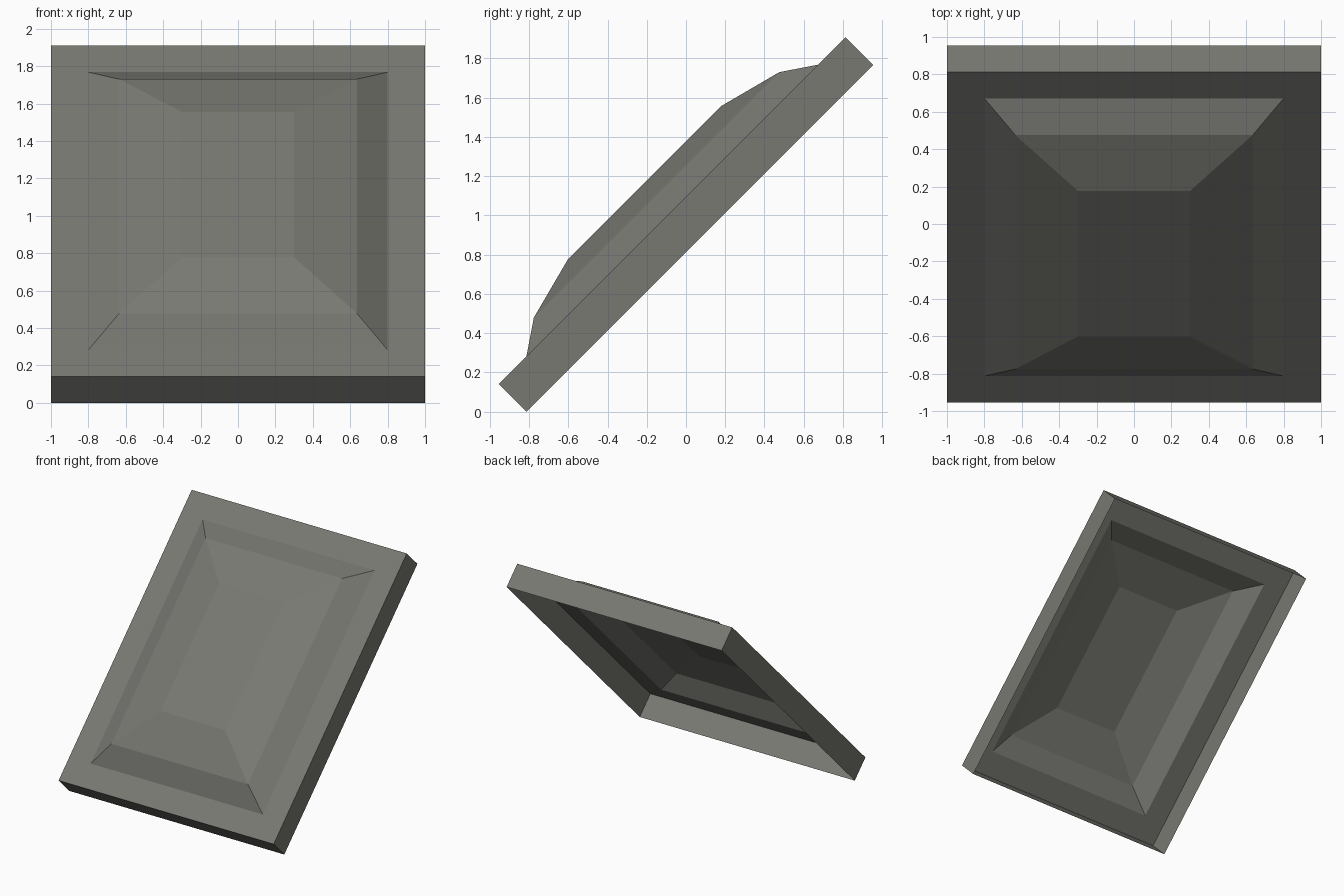
import bpy, bmesh, math
from mathutils import Matrix

cube = bpy.data.objects.get("Cube")
if cube:
    bpy.data.objects.remove(cube, do_unlink=True)

# Warm grey finish
grey = bpy.data.materials.new("warm_grey")
colour = (0.19, 0.19, 0.17, 1.0)
grey.use_nodes = True
grey.diffuse_color = colour
grey.node_tree.nodes["Principled BSDF"].inputs["Base Color"].default_value = colour

# Nested rectangles from the open back edge to the raised centre:
# half width, half length, height
rings = [
    (1.0, 1.25, -0.1),    # open back edge
    (1.0, 1.25, 0.1),     # front edge
    (0.8, 1.05, 0.1),     # inside of the flat border
    (0.635, 0.885, 0.212),  # steep bevel
    (0.3, 0.55, 0.3),     # shallow bevel
]
corners = [(-1, -1), (1, -1), (1, 1), (-1, 1)]

bm = bmesh.new()
loops = [[bm.verts.new((sx * w, sy * l, h)) for sx, sy in corners]
         for w, l, h in rings]
for low, high in zip(loops, loops[1:]):
    for i in range(4):
        j = (i + 1) % 4
        bm.faces.new((low[i], low[j], high[j], high[i]))
bm.faces.new(loops[-1])  # centre field

# Lean the hollow panel back and rest its lower edge on the ground
bm.transform(Matrix.Rotation(math.radians(45), 4, "X"))
lowest = min(v.co.z for v in bm.verts)
bmesh.ops.translate(bm, verts=bm.verts, vec=(0, 0, -lowest))

mesh = bpy.data.meshes.new("raised_panel")
bm.to_mesh(mesh)
bm.free()
mesh.materials.append(grey)
panel = bpy.data.objects.new("raised_panel", mesh)
bpy.context.collection.objects.link(panel)
